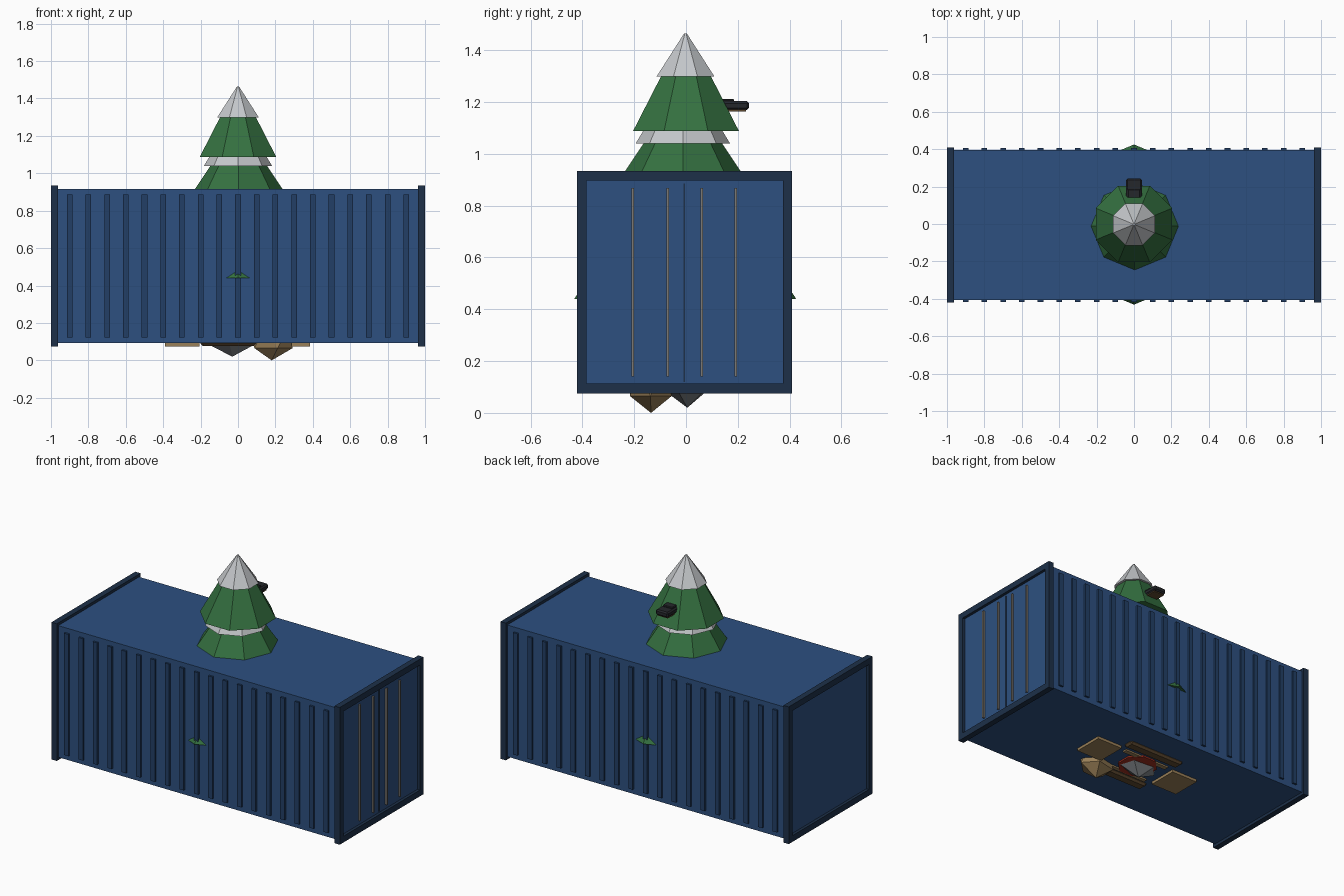
import bpy, bmesh, math
from mathutils import Matrix

if "Cube" in bpy.data.objects:
    bpy.data.objects.remove(bpy.data.objects["Cube"])

YC = -0.005  # container centre line


def mat(name, hexcol):
    m = bpy.data.materials.new(name)
    c = [int(hexcol[i:i + 2], 16) / 255 for i in (0, 2, 4)]
    m.diffuse_color = [((v + 0.055) / 1.055) ** 2.4 if v > 0.04 else v / 12.92 for v in c] + [1]
    m.use_nodes = True
    m.node_tree.nodes["Principled BSDF"].inputs["Base Color"].default_value = m.diffuse_color
    return m


BLUE = mat("blue_paint", "2d5080")
RIB = mat("rib_blue", "223f66")
NAVY = mat("navy_frame", "1d3049")
BAR = mat("bar_metal", "7d7a75")
GREEN = mat("needles", "347040")
SNOW = mat("snow", "c4c7ca")
DARK = mat("dark_metal", "25272b")
TAN = mat("tan_wood", "9a8058")
BARK = mat("bark", "5f4a30")
RED = mat("red_ember", "a03020")
STONE = mat("stone", "808488")


def finish(bm, name, m):
    bmesh.ops.recalc_face_normals(bm, faces=bm.faces)
    me = bpy.data.meshes.new(name)
    bm.to_mesh(me)
    bm.free()
    me.materials.append(m)
    ob = bpy.data.objects.new(name, me)
    bpy.context.collection.objects.link(ob)
    return ob


def boxes(name, m, items, bevel=0):
    """Each item is (x0, x1, y0, y1, z0, z1)."""
    bm = bmesh.new()
    for x0, x1, y0, y1, z0, z1 in items:
        t = Matrix.Translation(((x0 + x1) / 2, (y0 + y1) / 2, (z0 + z1) / 2))
        bmesh.ops.create_cube(bm, size=1, matrix=t @ Matrix.Diagonal((x1 - x0, y1 - y0, z1 - z0, 1)))
    ob = finish(bm, name, m)
    if bevel:
        b = ob.modifiers.new("bevel", "BEVEL")
        b.width, b.segments = bevel, 1
    return ob


def cone(name, m, z0, z1, r0, r1, turn=0.0, x=0.0, y=0.0, sides=8):
    bm = bmesh.new()
    t = Matrix.Translation((x, y, (z0 + z1) / 2)) @ Matrix.Rotation(math.radians(turn), 4, "Z")
    bmesh.ops.create_cone(bm, cap_ends=True, segments=sides, radius1=r0, radius2=r1,
                          depth=z1 - z0, matrix=t)
    return finish(bm, name, m)


def rock(name, m, loc, size, turn):
    bm = bmesh.new()
    t = (Matrix.Translation(loc) @ Matrix.Diagonal((*size, 1)) @ Matrix.Rotation(turn, 4, "Z"))
    bmesh.ops.create_icosphere(bm, subdivisions=1, radius=1, matrix=t)
    return finish(bm, name, m)


# Container shell
boxes("container_body", BLUE, [(-0.982, 0.982, YC - 0.4, YC + 0.4, 0.092, 0.917)])

# Corrugation ribs on both long sides
ribs = []
for i in range(19):
    x = -0.9 + i * 0.1
    for s in (-1, 1):
        a, b = sorted((YC + s * 0.39, YC + s * 0.412))
        ribs.append((x - 0.015, x + 0.015, a, b, 0.123, 0.887))
boxes("side_ribs", RIB, ribs)

# End frames: two posts and two rails each
for name, x0, x1 in (("left_end_frame", -1, -0.963), ("right_end_frame", 0.963, 1)):
    ya, yb = YC - 0.415, YC + 0.415
    boxes(name, NAVY, [(x0, x1, ya, ya + 0.036, 0.074, 0.934),
                       (x0, x1, yb - 0.036, yb, 0.074, 0.934),
                       (x0, x1, ya + 0.036, yb - 0.036, 0.074, 0.113),
                       (x0, x1, ya + 0.036, yb - 0.036, 0.896, 0.934)])

# Door seam and locking bars
boxes("door_seam", NAVY, [(0.975, 0.986, -0.009, -0.003, 0.12, 0.885)])
boxes("door_lock_bars", BAR, [(0.975, 0.994, y - 0.005, y + 0.005, 0.14, 0.868)
                              for y in (-0.205, -0.071, 0.06, 0.192)])

# Tree: trunk, foliage tiers and snow collars
cone("tree_trunk", BARK, 0.1, 0.6, 0.08, 0.06)
cone("lowest_foliage", GREEN, 0.44, 0.8, 0.428, 0.2, 0, 0, -0.003)
cone("lower_foliage", GREEN, 0.87, 1.05, 0.265, 0.145, 0, 0.004, -0.012)
cone("lower_snow", SNOW, 1.04, 1.11, 0.182, 0.14, 0, 0, -0.012)
cone("upper_foliage", GREEN, 1.088, 1.31, 0.221, 0.098, 22.5)
cone("snow_cap", SNOW, 1.298, 1.464, 0.121, 0.006, 22.5, 0, -0.002)

# Small dark device hanging on the tree
boxes("device_body", DARK, [(-0.043, 0.043, 0.13, 0.243, 1.169, 1.203)], 0.008)
boxes("device_top", DARK, [(-0.034, 0.034, 0.13, 0.185, 1.198, 1.212)], 0.004)
boxes("device_base", BARK, [(-0.036, 0.036, 0.15, 0.232, 1.163, 1.171)])

# Camp remains poking through the floor
boxes("left_seat_slab", TAN, [(-0.39, -0.205, -0.08, 0.11, 0.075, 0.13)])
boxes("right_seat_slab", TAN, [(0.205, 0.385, -0.06, 0.13, 0.075, 0.13)])
boxes("back_log", BARK, [(-0.2, 0.2, 0.145, 0.215, 0.077, 0.14)], 0.012)
boxes("front_log", BARK, [(-0.2, 0.2, -0.185, -0.115, 0.077, 0.14)], 0.012)
cone("fire_bed", RED, 0.08, 0.12, 0.12, 0.11, 22.5, -0.01, 0.02)
boxes("kindling", TAN, [(-0.16, 0.16, 0.09, 0.12, 0.082, 0.12),
                        (-0.16, 0.16, -0.10, -0.075, 0.082, 0.12)])
rock("grey_rock", STONE, (-0.03, 0.005, 0.14), (0.15, 0.1, 0.12), 0.2)
rock("brown_rock", TAN, (0.18, -0.135, 0.118), (0.125, 0.095, 0.118), 0.6)
